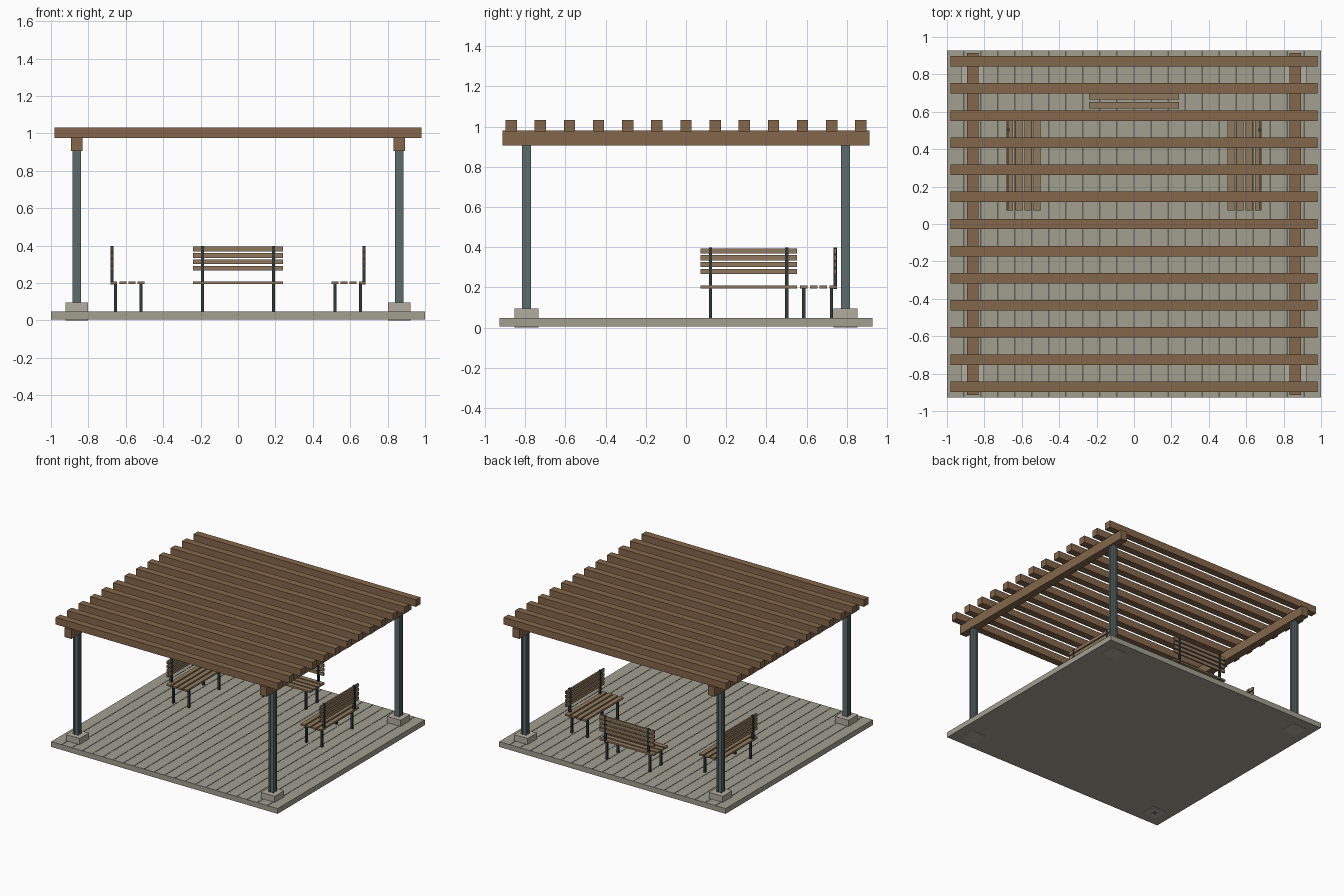
import bpy, bmesh, math
from mathutils import Matrix, Vector

if "Cube" in bpy.data.objects:
    bpy.data.objects.remove(bpy.data.objects["Cube"])


def material(name, rgb):
    m = bpy.data.materials.new(name)
    m.diffuse_color = (*rgb, 1)
    m.use_nodes = True
    m.node_tree.nodes["Principled BSDF"].inputs["Base Color"].default_value = m.diffuse_color
    return m


TIMBER = material("roof timber", (0.23, 0.135, 0.07))
BENCH_WOOD = material("bench wood", (0.28, 0.19, 0.11))
STEEL = material("post steel", (0.11, 0.15, 0.15))
IRON = material("bench iron", (0.03, 0.04, 0.04))
DECK = material("deck", (0.36, 0.35, 0.28))
SEAM = material("deck seam", (0.12, 0.12, 0.10))
CONCRETE = material("concrete", (0.45, 0.42, 0.35))


def boxes(name, ranges, mat, loc=(0, 0, 0), rot=0):
    """One object made of boxes given as (x0, x1, y0, y1, z0, z1)."""
    bm = bmesh.new()
    for x0, x1, y0, y1, z0, z1 in ranges:
        centre = Vector((x0 + x1, y0 + y1, z0 + z1)) / 2
        size = (x1 - x0, y1 - y0, z1 - z0, 1)
        bmesh.ops.create_cube(bm, size=1, matrix=Matrix.Translation(centre) @ Matrix.Diagonal(size))
    return finish(name, bm, mat, loc, rot)


def finish(name, bm, mat, loc=(0, 0, 0), rot=0):
    mesh = bpy.data.meshes.new(name)
    bm.to_mesh(mesh)
    bm.free()
    mesh.materials.append(mat)
    ob = bpy.data.objects.new(name, mesh)
    ob.location = loc
    ob.rotation_euler.z = rot
    bpy.context.collection.objects.link(ob)
    return ob


# Deck slab with plank seams running front to back
boxes("deck", [(-1, 1, -0.928, 0.928, 0.005, 0.047)], DECK)
PLANKS = 22
seams = [-1 + 2 * i / PLANKS for i in range(1, PLANKS)]
boxes("deck_seams", [(x - 0.004, x + 0.004, -0.925, 0.925, 0.045, 0.0485) for x in seams], SEAM)


# Grooved steel post: square section with a shallow channel in each face
def post(name, x, y):
    h, g, d = 0.022, 0.009, 0.005
    side = [(-h, -h), (-g, -h), (-g, -h + d), (g, -h + d), (g, -h)]
    bm = bmesh.new()
    verts = []
    for k in range(4):
        turn = Matrix.Rotation(k * math.pi / 2, 3, 'Z')
        verts += [bm.verts.new(turn @ Vector((px, py, 0))) for px, py in side]
    face = bm.faces.new(verts)
    top = bmesh.ops.extrude_face_region(bm, geom=[face], use_keep_orig=True)["geom"]
    bmesh.ops.translate(bm, vec=(0, 0, 0.91), verts=[v for v in top if isinstance(v, bmesh.types.BMVert)])
    bmesh.ops.recalc_face_normals(bm, faces=bm.faces)
    finish(name, bm, STEEL, (x, y, 0))


for sx, xs in ((-1, "left"), (1, "right")):
    for sy, ys in ((-1, "front"), (1, "back")):
        x, y = sx * 0.862, sy * 0.794
        boxes(f"{ys}_{xs}_footing", [(-0.06, 0.06, -0.06, 0.06, 0, 0.096)], CONCRETE, (x, y, 0))
        post(f"{ys}_{xs}_post", x, y)
    # Side beam resting on the posts
    boxes(f"{xs}_beam", [(-0.03, 0.03, -0.913, 0.913, 0.905, 0.98)], TIMBER, (sx * 0.862, 0, 0))

# Roof rafters
for i in range(13):
    y = -0.87 + i * 0.145
    boxes(f"rafter_{i + 1}", [(-0.982, 0.982, -0.028, 0.028, 0.976, 1.032)], TIMBER, (0, y, 0))


# Bench with its back edge on local y = 0, facing local -y
def bench(name, loc, rot):
    seat = [(-0.24, 0.24, -0.037 - i * 0.0487, -i * 0.0487, 0.195, 0.209) for i in range(4)]
    back = [(-0.24, 0.24, -0.015, -0.003, 0.266 + i * 0.0345, 0.291 + i * 0.0345) for i in range(4)]
    boxes(name + "_seat_slats", seat, BENCH_WOOD, loc, rot)
    boxes(name + "_back_slats", back, BENCH_WOOD, loc, rot)
    legs = []
    for x in (-0.19, 0.19):
        for y in (-0.027, -0.165):
            legs.append((x - 0.008, x + 0.008, y - 0.008, y + 0.008, 0.047, 0.197))
        legs.append((x - 0.008, x + 0.008, -0.017, 0, 0.193, 0.398))
    boxes(name + "_legs_and_supports", legs, IRON, loc, rot)


bench("back_bench", (0, 0.751, 0), 0)
bench("left_bench", (-0.683, 0.312, 0), math.pi / 2)
bench("right_bench", (0.683, 0.312, 0), -math.pi / 2)
